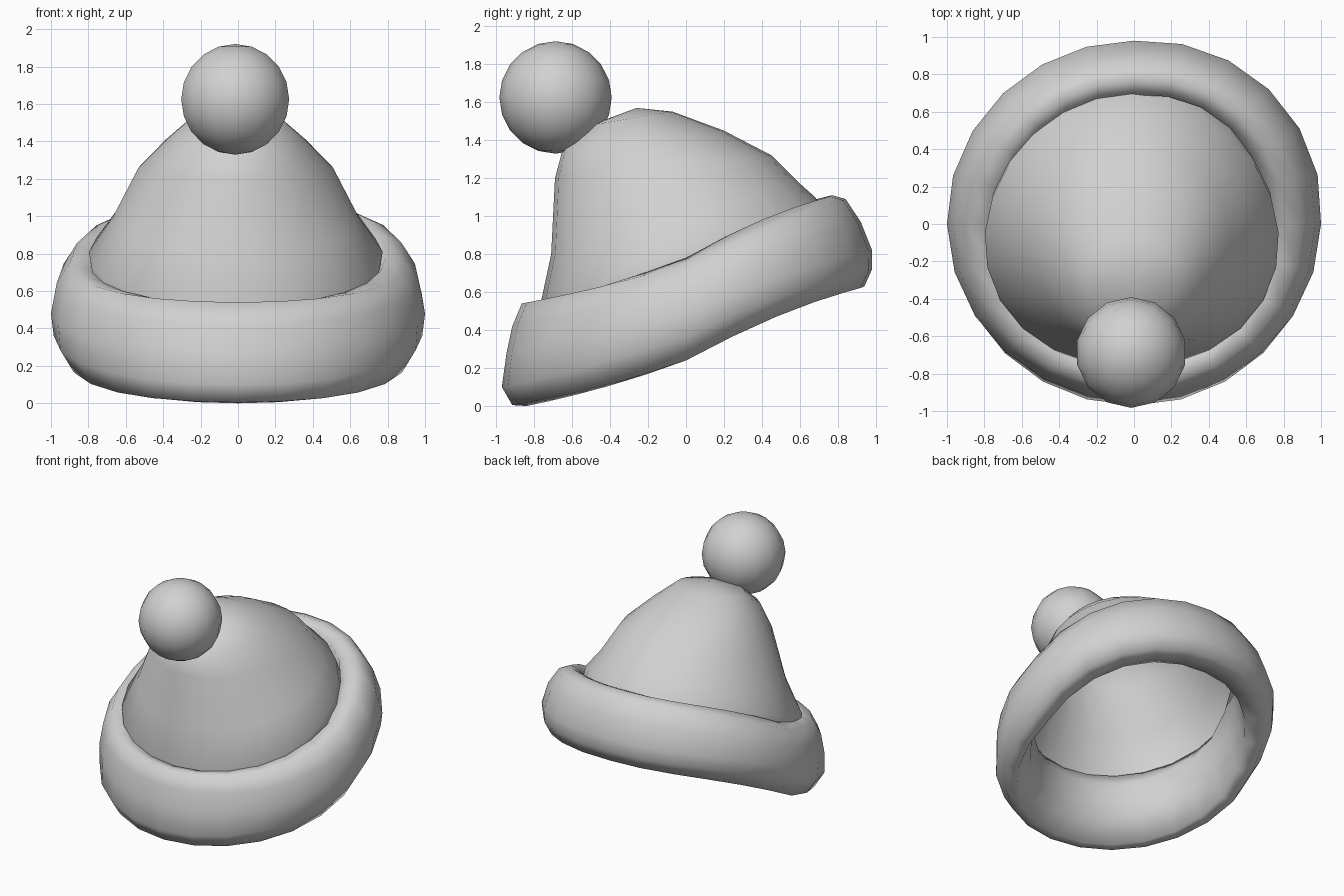
import bpy
import bmesh
from math import sin, cos, tau

cube = bpy.data.objects.get("Cube")
if cube:
    bpy.data.objects.remove(cube, do_unlink=True)

SEGMENTS = 24

wool = bpy.data.materials.new("wool grey")
wool.use_nodes = True
wool.diffuse_color = (0.64, 0.64, 0.64, 1)
wool.node_tree.nodes["Principled BSDF"].inputs["Base Color"].default_value = wool.diffuse_color


def finish(name, bm):
    """Turn a bmesh into a smooth shaded wool object."""
    bmesh.ops.recalc_face_normals(bm, faces=bm.faces)
    for face in bm.faces:
        face.smooth = True
    mesh = bpy.data.meshes.new(name)
    bm.to_mesh(mesh)
    bm.free()
    mesh.materials.append(wool)
    obj = bpy.data.objects.new(name, mesh)
    bpy.context.collection.objects.link(obj)
    return obj


def bridge(bm, ring_a, ring_b):
    """Join two closed rings of vertices with quads."""
    count = len(ring_a)
    for i in range(count):
        j = (i + 1) % count
        bm.faces.new((ring_a[i], ring_a[j], ring_b[j], ring_b[i]))


def blend(front, side, back, s):
    """Pass smoothly from front (s=-1) through side (s=0) to back (s=1)."""
    return side + (back - front) / 2 * s + ((back + front) / 2 - side) * s * s


angles = [tau * i / SEGMENTS for i in range(SEGMENTS)]

# Folded brim: a rounded (radius, height) section that rises towards the back
front_section = [(.97, .10), (.945, .28), (.915, .42), (.865, .54), (.77, .52),
                 (.71, .42), (.74, .2), (.84, 0), (.915, .005)]
side_section = [(.985, .36), (1, .48), (.97, .64), (.9, .75), (.79, .78),
                (.71, .68), (.73, .45), (.81, .24), (.91, .24)]
back_section = [(.98, .72), (.98, .82), (.92, .97), (.84, 1.09), (.77, 1.11),
                (.69, 1.07), (.73, .85), (.78, .61), (.94, .63)]

bm = bmesh.new()
rings = []
for angle in angles:
    # The back half climbs quickly, then levels off
    turn = sin(angle)
    if turn > 0:
        turn *= 1.55 - .55 * turn
    # The fold bulges a little at the back left
    bulge = .06 * max(0, sin(angle)) * max(0, cos(angle))
    ring = []
    for front, side, back in zip(front_section, side_section, back_section):
        radius, height = (blend(f, m, b, turn) for f, m, b in zip(front, side, back))
        radius += bulge
        ring.append(bm.verts.new((radius * cos(angle), radius * sin(angle), height)))
    rings.append(ring)
for i, ring in enumerate(rings):
    bridge(bm, ring, rings[(i + 1) % SEGMENTS])
finish("brim", bm)

# Crown: tilted rings, each a front point, a back point, a half width
# and how much wider the front half is than the back half
crown_rings = [((-.75, .43), (.75, .98), .77, .06),
               ((-.77, .52), (.68, 1.1), .785, .07),
               ((-.71, .8), (.59, 1.18), .66, .04),
               ((-.69, 1.2), (.45, 1.32), .52, -.03),
               ((-.65, 1.35), (.2, 1.45), .38, -.04),
               ((-.5, 1.48), (-.07, 1.55), .25, 0)]
crown_centre = -.012
crown_tip = (crown_centre, -.26, 1.57)

bm = bmesh.new()
previous = None
for front, back, width, flare in crown_rings:
    ring = []
    for angle in angles:
        t = (1 + sin(angle)) / 2
        y, z = (f + (b - f) * t for f, b in zip(front, back))
        x = crown_centre + width * cos(angle) * (1 - flare * sin(angle))
        ring.append(bm.verts.new((x, y, z)))
    if previous:
        bridge(bm, previous, ring)
    previous = ring
tip = bm.verts.new(crown_tip)
for i in range(SEGMENTS):
    bm.faces.new((previous[i], previous[(i + 1) % SEGMENTS], tip))
finish("crown", bm)

# Pompom hanging over the front of the crown
bm = bmesh.new()
bmesh.ops.create_uvsphere(bm, u_segments=14, v_segments=10, radius=.296)
pompom = finish("pompom", bm)
pompom.location = (-.015, -.687, 1.625)
